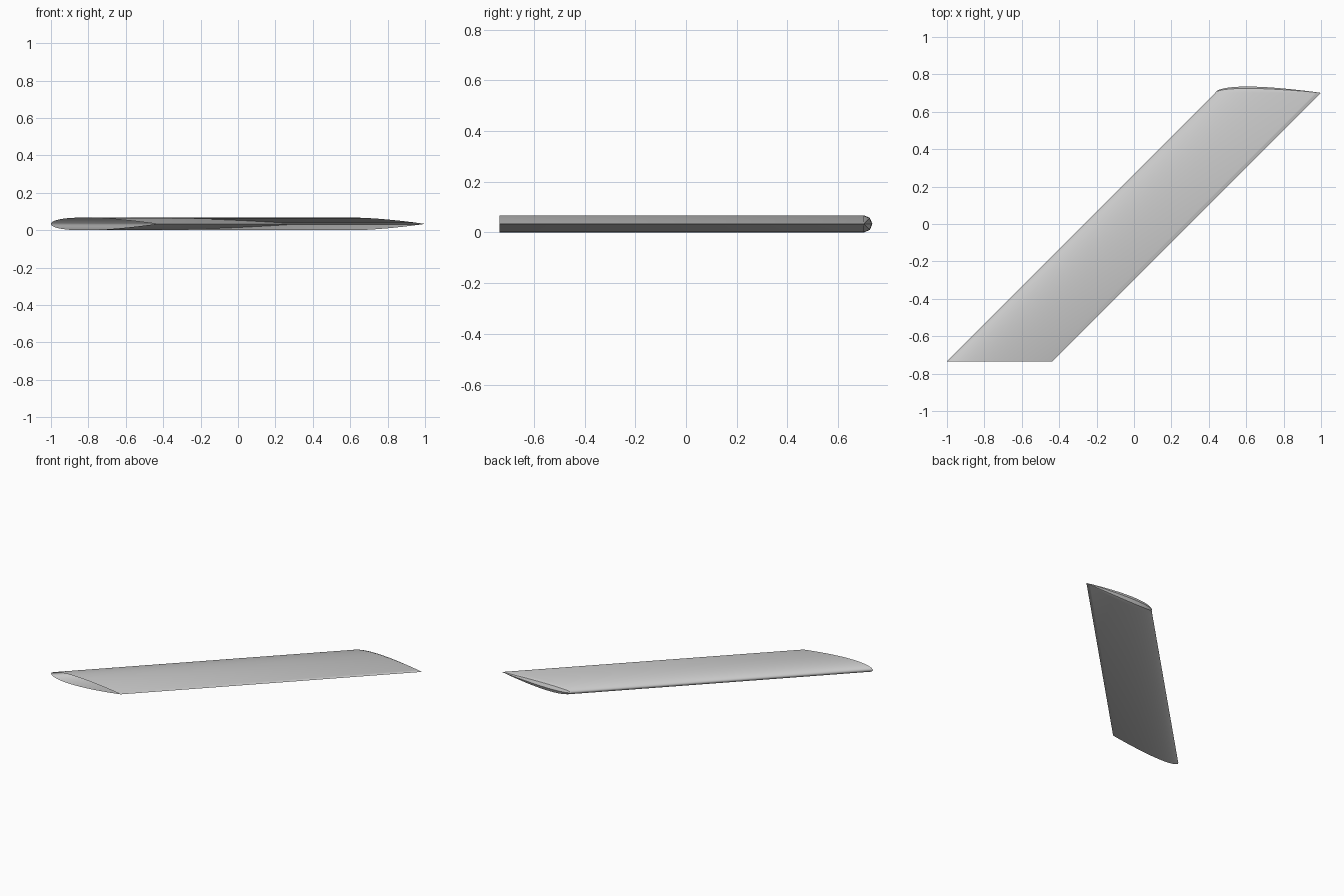
import bpy, bmesh
from math import sin, cos, pi, sqrt, radians

if "Cube" in bpy.data.objects:
    bpy.data.objects.remove(bpy.data.objects["Cube"])

CHORD, SPAN, HALF = 0.564, 1.436, 0.034
ROOT_Y = -0.735
STATIONS, TIP_SEGMENTS = 40, 4


def half_thickness(t):
    """Symmetric 12 percent airfoil with a closed trailing edge."""
    return CHORD * 0.6 * (0.2969 * sqrt(t) - 0.126 * t - 0.3516 * t**2
                          + 0.2843 * t**3 - 0.1036 * t**4)


def station(t):
    """Section across the span: root top, round tip arc, root bottom."""
    h, x = half_thickness(t), -1 + t * CHORD
    tip_y = ROOT_Y + SPAN
    arc = [pi / 2 - pi * i / TIP_SEGMENTS for i in range(TIP_SEGMENTS + 1)]
    return ([(x, ROOT_Y, HALF + h)]
            + [(x + SPAN, tip_y + h * cos(a), HALF + h * sin(a)) for a in arc]
            + [(x, ROOT_Y, HALF - h)])


# Swept wing skin, open at the root and rounded at the tip
bm = bmesh.new()
rows = []
for k in range(STATIONS + 1):
    t = (1 - cos(pi * k / STATIONS)) / 2
    rows.append([bm.verts.new(p) for p in station(t)])
for a, b in zip(rows, rows[1:]):
    for i in range(len(a) - 1):
        bm.faces.new((a[i], a[i + 1], b[i + 1], b[i]))
bmesh.ops.remove_doubles(bm, verts=bm.verts, dist=1e-5)
bmesh.ops.dissolve_degenerate(bm, edges=bm.edges, dist=1e-6)
bm.normal_update()
# Turn the skin so that its upper side faces up
top = max(bm.faces, key=lambda f: f.calc_center_median().z * f.calc_area())
if top.normal.z < 0:
    bmesh.ops.reverse_faces(bm, faces=bm.faces)
mesh = bpy.data.meshes.new("swept_wing")
bm.to_mesh(mesh)
bm.free()
wing = bpy.data.objects.new("swept_wing", mesh)
bpy.context.collection.objects.link(wing)

# Plain grey paint
grey = bpy.data.materials.new("light_grey")
grey.use_nodes = True
grey.diffuse_color = (0.6, 0.6, 0.6, 1)
grey.node_tree.nodes["Principled BSDF"].inputs["Base Color"].default_value = grey.diffuse_color
mesh.materials.append(grey)

# Smooth skin with crisp tip edges
bpy.context.view_layer.objects.active = wing
wing.select_set(True)
bpy.ops.object.shade_smooth_by_angle(angle=radians(30))
